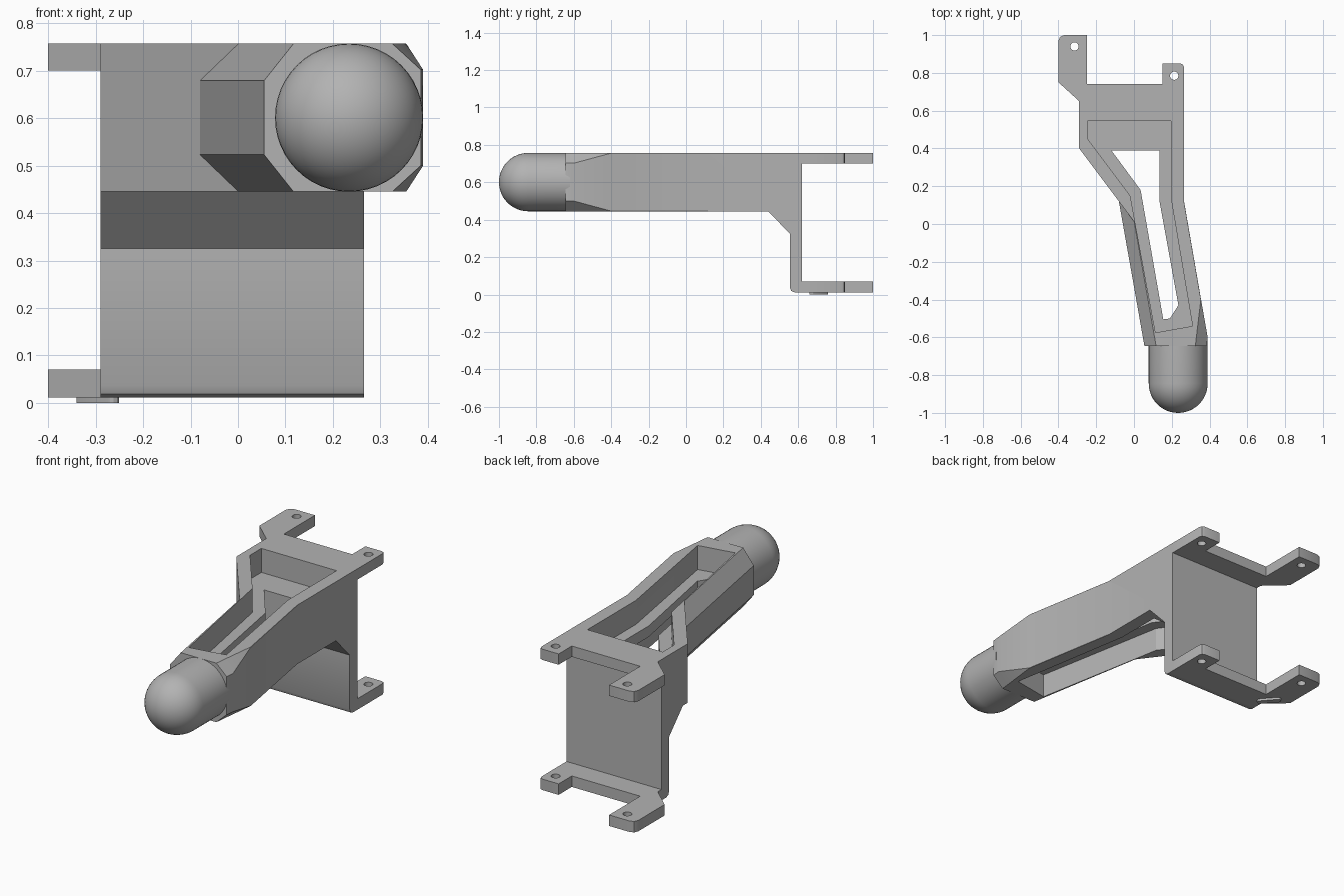
import bpy, bmesh, math
from mathutils import Vector

if "Cube" in bpy.data.objects:
    bpy.data.objects.remove(bpy.data.objects["Cube"])

GREY = (0.45, 0.45, 0.45, 1)
mat = bpy.data.materials.new("plain_grey")
mat.use_nodes = True
mat.diffuse_color = GREY
mat.node_tree.nodes["Principled BSDF"].inputs["Base Color"].default_value = GREY

BOTTOM, MID, TOP = 0.445, 0.601, 0.757


def finish(name, bm):
    bmesh.ops.recalc_face_normals(bm, faces=bm.faces)
    mesh = bpy.data.meshes.new(name)
    bm.to_mesh(mesh)
    bm.free()
    mesh.materials.append(mat)
    obj = bpy.data.objects.new(name, mesh)
    bpy.context.collection.objects.link(obj)
    return obj


def loft(name, rings):
    """Skin a closed solid through equal-sized rings of points."""
    bm = bmesh.new()
    loops = [[bm.verts.new(p) for p in ring] for ring in rings]
    n = len(loops[0])
    for a, b in zip(loops, loops[1:]):
        for i in range(n):
            j = (i + 1) % n
            bm.faces.new((a[i], a[j], b[j], b[i]))
    bm.faces.new(loops[0])
    bm.faces.new(loops[-1])
    return finish(name, bm)


def prism(name, plan, z0, z1):
    return loft(name, [[(x, y, z) for x, y in plan] for z in (z0, z1)])


def boolean(target, tool, operation):
    mod = target.modifiers.new(operation, "BOOLEAN")
    mod.operation, mod.object, mod.solver = operation, tool, "EXACT"
    bpy.ops.object.select_all(action="DESELECT")
    bpy.context.view_layer.objects.active = target
    target.select_set(True)
    bpy.ops.object.modifier_apply(modifier=mod.name)
    bpy.data.objects.remove(tool)


def circle(x, y, r, n=20):
    return [(x + r * math.cos(math.tau * i / n), y + r * math.sin(math.tau * i / n))
            for i in range(n)]


# Rear part of the arm, with its slanted side
body = prism("bracket_arm", [(-0.29, 0.50), (-0.29, 0.40), (0.01, 0.0), (0.2, 0.0),
                             (0.265, 0.12), (0.265, 0.50)], BOTTOM, TOP)


# Front part of the arm: chamfered section, left edges bevelled all along
def section(y, left, right, cx, cz):
    upper = [(left, 0.078), (left + 0.062, MID - BOTTOM),
             (right - cx, MID - BOTTOM), (right, MID - BOTTOM - cz)]
    return ([(x, y, MID + h) for x, h in upper]
            + [(x, y, MID - h) for x, h in reversed(upper)])


front = loft("arm_front", [section(0.12, -0.08, 0.265, 0.001, 0.001),
                           section(-0.40, 0.012, 0.355, 0.001, 0.001),
                           section(-0.60, 0.047, 0.39, 0.06, 0.055),
                           section(-0.645, 0.055, 0.385, 0.06, 0.055)])
boolean(body, front, "UNION")

# Upright wall with sloped gusset and rounded foot
side = [(0.62, TOP), (0.62, 0.012), (0.58, 0.012), (0.563, 0.019), (0.555, 0.037),
        (0.555, 0.325), (0.44, BOTTOM), (0.44, TOP)]
wall = loft("wall", [[(x, y, z) for y, z in side] for x in (-0.29, 0.265)])
boolean(body, wall, "UNION")

# Upper and lower mounting flanges with two ears each
flange = [(-0.29, 0.60), (0.265, 0.60), (0.265, 0.83), (0.259, 0.844), (0.245, 0.85),
          (0.15, 0.85), (0.15, 0.74), (-0.25, 0.74), (-0.25, 1.0), (-0.37, 1.0),
          (-0.391, 0.991), (-0.40, 0.97), (-0.40, 0.75), (-0.29, 0.65)]
for z0, z1 in ((0.70, TOP), (0.012, 0.07)):
    boolean(body, prism("flange", flange, z0, z1), "UNION")
for x, y in ((-0.315, 0.94), (0.213, 0.785)):
    boolean(body, prism("screw_hole", circle(x, y, 0.022), -0.1, 0.9), "DIFFERENCE")

# Pockets above and below a central web, and the slot through the web
front_rim = [(0.195, 0.14), (0.31, -0.54), (0.114, -0.575), (-0.02, 0.15)]
upper_pocket = [(-0.245, 0.545), (0.195, 0.545)] + front_rim + [(-0.245, 0.45)]
lower_pocket = [(-0.20, 0.39), (0.195, 0.39)] + front_rim
slot = [(-0.12, 0.39), (0.135, 0.39), (0.135, 0.12), (0.235, -0.43), (0.19, -0.50),
        (0.155, -0.505), (0.035, 0.18)]
boolean(body, prism("upper_pocket", upper_pocket, 0.63, 0.9), "DIFFERENCE")
boolean(body, prism("lower_pocket", lower_pocket, 0.35, 0.572), "DIFFERENCE")
boolean(body, prism("slot", slot, 0.5, 0.7), "DIFFERENCE")

# Round-ended tip
R, N = 0.156, 12
bm = bmesh.new()
profile = [(0, -0.62), (R, -0.62)] + [
    (R * math.cos(math.pi / 2 * i / N), -0.844 - R * math.sin(math.pi / 2 * i / N))
    for i in range(N + 1)]
verts = [bm.verts.new((0.234 + r, y, MID)) for r, y in profile]
edges = [bm.edges.new(pair) for pair in zip(verts, verts[1:])]
bmesh.ops.spin(bm, geom=verts + edges, cent=(0.234, 0, MID), axis=(0, 1, 0),
               angle=math.tau, steps=48)
bmesh.ops.remove_doubles(bm, verts=bm.verts, dist=0.0005)
tip = finish("rounded_tip", bm)

# Small slanted rib under the lower flange
a, b, r = Vector((-0.325, 0.745)), Vector((-0.265, 0.675)), 0.015
heading = math.atan2(*(a - b).yx)
rib_plan = []
for centre, start in ((a, heading - math.pi / 2), (b, heading + math.pi / 2)):
    for i in range(7):
        t = start + math.pi * i / 6
        rib_plan.append((centre.x + r * math.cos(t), centre.y + r * math.sin(t)))
rib = prism("under_rib", rib_plan, 0.0, 0.02)

# Smooth the curved surfaces, keep edges sharp
bpy.ops.object.select_all(action="DESELECT")
for obj in (body, tip, rib):
    obj.select_set(True)
bpy.context.view_layer.objects.active = body
bpy.ops.object.shade_smooth_by_angle(angle=math.radians(25))
